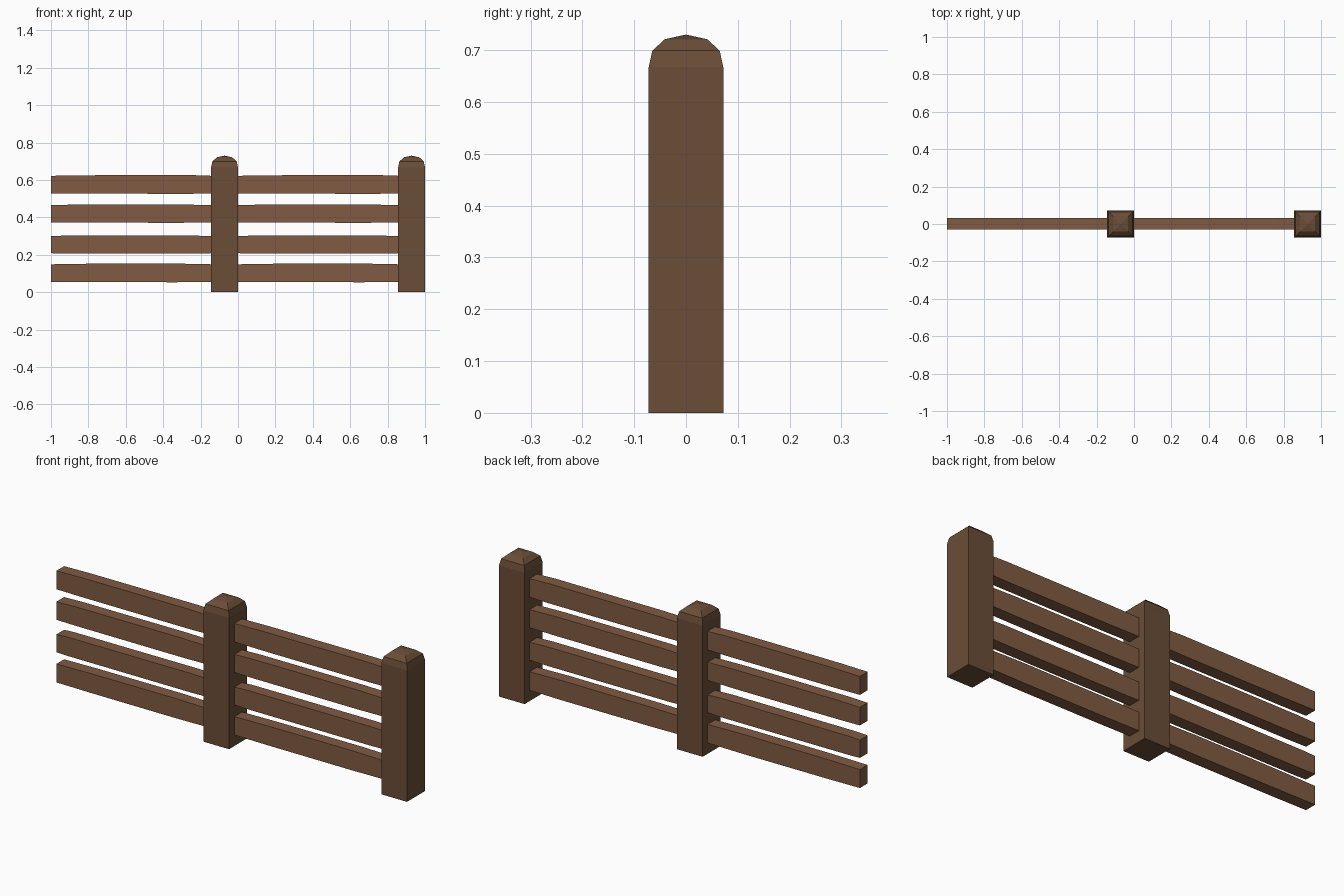
import bpy, bmesh

if "Cube" in bpy.data.objects:
    bpy.data.objects.remove(bpy.data.objects["Cube"])

def material(name, rgb):
    m = bpy.data.materials.new(name)
    m.diffuse_color = (*rgb, 1)
    m.use_nodes = True
    m.node_tree.nodes["Principled BSDF"].inputs["Base Color"].default_value = m.diffuse_color
    return m

post_wood = material("dark_wood", (0.145, 0.075, 0.038))
rail_wood = material("light_wood", (0.215, 0.105, 0.055))

def loft(name, rings, mat, apex=None):
    """Skin four-sided rings, closing the end with a cap or an apex."""
    bm = bmesh.new()
    loops = [[bm.verts.new(p) for p in ring] for ring in rings]
    for a, b in zip(loops, loops[1:]):
        for i in range(4):
            j = (i + 1) % 4
            bm.faces.new((a[i], a[j], b[j], b[i]))
    bm.faces.new(loops[0][::-1])
    if apex:
        tip = bm.verts.new(apex)
        for i in range(4):
            bm.faces.new((loops[-1][i], loops[-1][(i + 1) % 4], tip))
    else:
        bm.faces.new(loops[-1])
    bmesh.ops.recalc_face_normals(bm, faces=bm.faces)
    mesh = bpy.data.meshes.new(name)
    bm.to_mesh(mesh)
    bm.free()
    mesh.materials.append(mat)
    obj = bpy.data.objects.new(name, mesh)
    bpy.context.collection.objects.link(obj)
    return obj

# Square post with a faceted domed top: (half width, height)
POST = [(0.072, 0), (0.072, 0.667), (0.065, 0.699), (0.041, 0.721)]

def post(name, x):
    rings = [[(x + sx * w, sy * w, z) for sx, sy in
              ((-1, -1), (1, -1), (1, 1), (-1, 1))] for w, z in POST]
    loft(name, rings, post_wood, (x, 0, 0.73))

# Rail with slightly tapered, hand-hewn ends
def rail(name, x, bottom, top, near, far):
    rings = []
    for dx, e in ((0, 0.004), (near, 0.001), (far, 0), (0.865, 0.004)):
        y0, y1 = -0.029, 0.033
        z0, z1 = bottom + e * 0.6, top - e
        rings.append([(x + dx, y0, z0), (x + dx, y1, z0),
                      (x + dx, y1, z1), (x + dx, y0, z1)])
    loft(name, rings, rail_wood)

# Each row: bottom, top, and where the end tapers stop
ROWS = [(0.053, 0.153, 0.19, 0.67), (0.206, 0.303, 0.06, 0.76),
        (0.371, 0.469, 0.11, 0.70), (0.526, 0.626, 0.15, 0.75)]

# Two identical fence bays
for side, x in (("left", -1.0), ("right", 0.0)):
    post(side + "_post", x + 0.928)
    for n, row in enumerate(ROWS, 1):
        rail(f"{side}_rail_{n}", x, *row)
